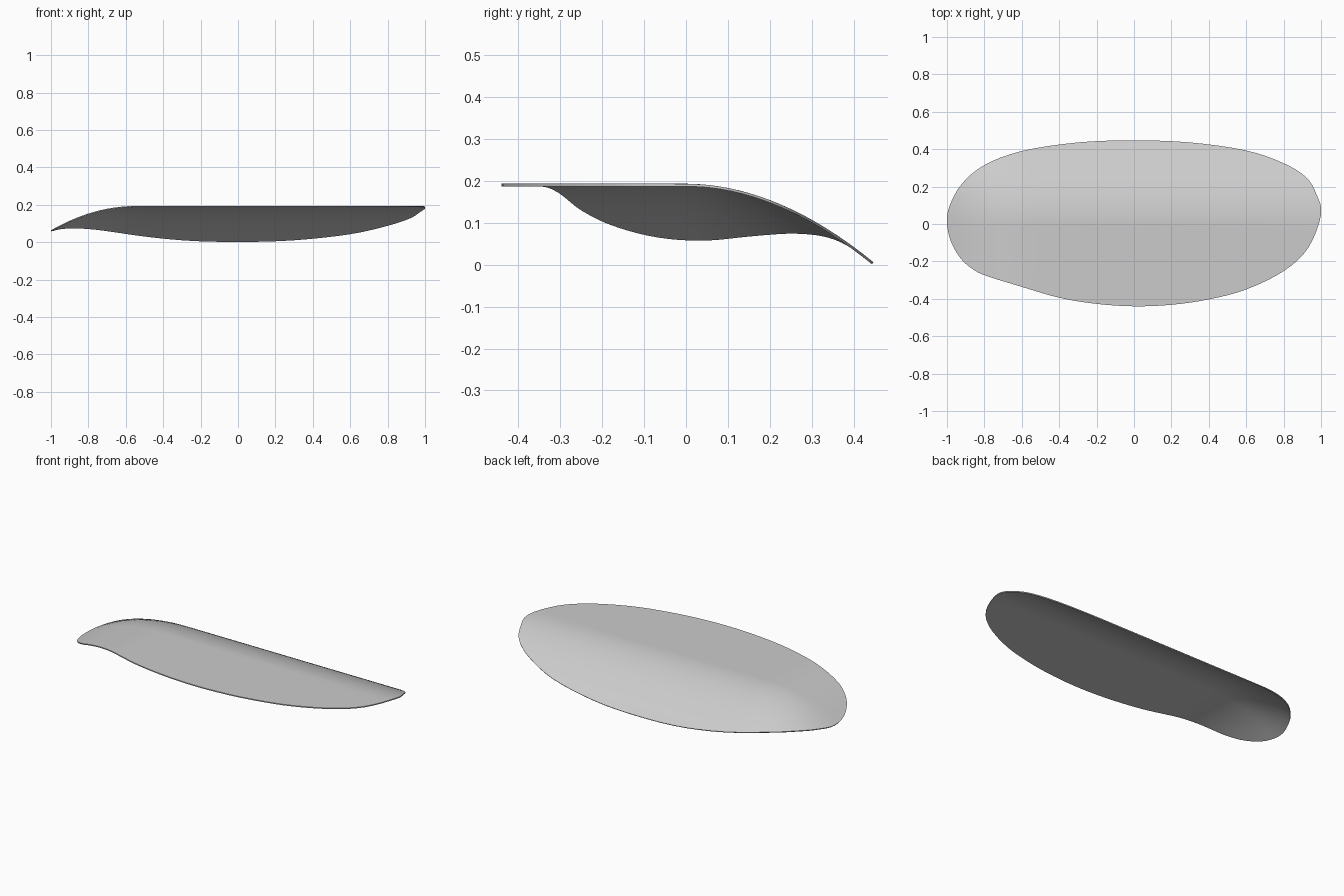
import bpy
import bmesh
from mathutils import Vector

cube = bpy.data.objects.get("Cube")
if cube:
    bpy.data.objects.remove(cube, do_unlink=True)

SEGMENTS_PER_SPAN = 4
RINGS = 22
THICKNESS = 0.006

# Rim outline seen from above, anticlockwise from the +x end
RIM = [(1, .05), (.975, .16), (.92, .25), (.8, .325), (.6, .393), (.3, .436),
       (0, .447), (-.3, .436), (-.6, .39), (-.8, .315), (-.92, .215),
       (-.985, .1), (-1, .01), (-.98, -.09), (-.93, -.18), (-.865, -.24),
       (-.79, -.277), (-.62, -.33), (-.4, -.394), (-.2, -.427), (0, -.44),
       (.2, -.432), (.4, -.403), (.6, -.35), (.8, -.252), (.93, -.13)]


def smooth_loop(points, steps):
    """Closed Catmull-Rom curve through the points."""
    pts = [Vector(p) for p in points]
    count = len(pts)
    loop = []
    for i in range(count):
        a, b, c, d = (pts[(i + k) % count] for k in (-1, 0, 1, 2))
        for s in range(steps):
            t = s / steps
            loop.append(b + (c - a) * t / 2
                        + (a - b * 2.5 + c * 2 - d / 2) * t ** 2
                        + ((b - c) * 3 + d - a) * t ** 3 / 2)
    return loop


def height(x, y):
    """Flat at the front, rolling down to the back and to the -x tip."""
    back = .9 * max(0, y) ** 1.95
    tip = .642 * max(0, -x - .55) ** 2
    return .193 - back - tip + 4.5 * back * tip


# Curved sheet made of concentric rings
bm = bmesh.new()
outline = smooth_loop(RIM, SEGMENTS_PER_SPAN)
centre = bm.verts.new((0, 0, height(0, 0)))
rings = []
for r in range(1, RINGS + 1):
    ring = [p * (r / RINGS) for p in outline]
    rings.append([bm.verts.new((p.x, p.y, height(p.x, p.y))) for p in ring])
n = len(outline)
for i in range(n):
    j = (i + 1) % n
    bm.faces.new((centre, rings[0][i], rings[0][j]))
    for inner, outer in zip(rings, rings[1:]):
        bm.faces.new((inner[i], outer[i], outer[j], inner[j]))
mesh = bpy.data.meshes.new("curved_shell")
bm.to_mesh(mesh)
bm.free()

shell = bpy.data.objects.new("curved_shell", mesh)
bpy.context.collection.objects.link(shell)

# Plain grey finish
grey = bpy.data.materials.new("light_grey")
grey.use_nodes = True
colour = (.6, .6, .6, 1)
grey.diffuse_color = colour
grey.node_tree.nodes["Principled BSDF"].inputs["Base Color"].default_value = colour
mesh.materials.append(grey)

# Thin wall below the top surface
solid = shell.modifiers.new("wall", "SOLIDIFY")
solid.thickness = THICKNESS
solid.offset = -1

bpy.context.view_layer.objects.active = shell
shell.select_set(True)
bpy.ops.object.modifier_apply(modifier="wall")
bpy.ops.object.shade_smooth_by_angle()
